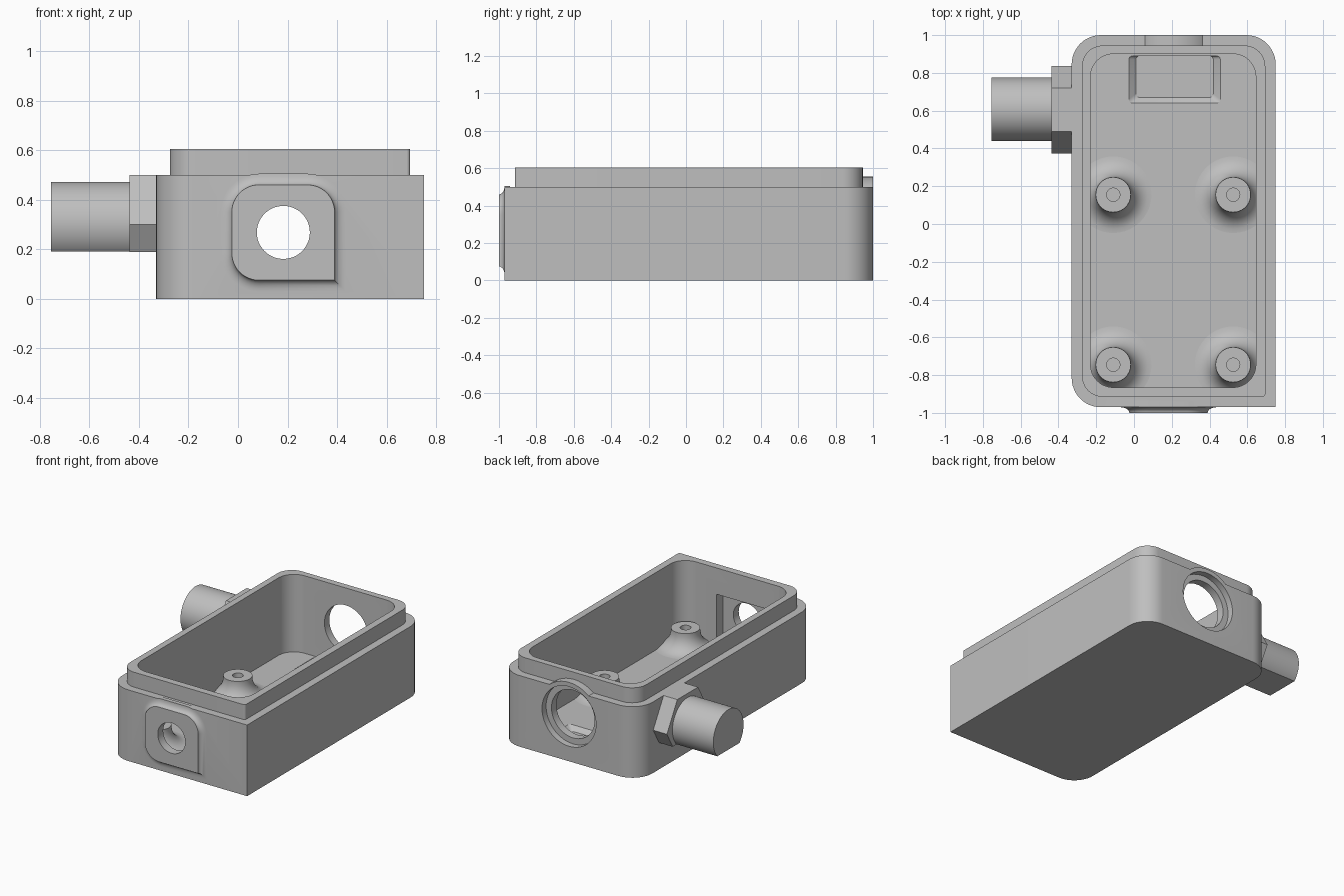
import bpy, bmesh, math
from mathutils import Matrix

if "Cube" in bpy.data.objects:
    bpy.data.objects.remove(bpy.data.objects["Cube"])

grey = bpy.data.materials.new("warm_grey")
grey.diffuse_color = (0.52, 0.52, 0.52, 1)
grey.use_nodes = True
grey.node_tree.nodes["Principled BSDF"].inputs["Base Color"].default_value = grey.diffuse_color


def outline(u0, u1, v0, v1, radii, seg=12):
    """Rounded rectangle; radii order: low-left, low-right, high-right, high-left."""
    pts = []
    centres = ((u0, v0, 1, 1), (u1, v0, -1, 1), (u1, v1, -1, -1), (u0, v1, 1, -1))
    for k, ((u, v, su, sv), r) in enumerate(zip(centres, radii)):
        if r == 0:
            pts.append((u, v))
            continue
        for i in range(seg + 1):
            a = math.pi + math.pi / 2 * (k + i / seg)
            pts.append((u + su * r + r * math.cos(a), v + sv * r + r * math.sin(a)))
    return pts


def circle(u, v, r, n=48, start=0.0):
    return [(u + r * math.cos(start + 2 * math.pi * i / n),
             v + r * math.sin(start + 2 * math.pi * i / n)) for i in range(n)]


def loft(name, layers, axis="z"):
    """Closed solid through (outline, height) layers along an axis."""
    place = {"z": lambda u, v, h: (u, v, h),
             "y": lambda u, v, h: (u, h, v),
             "x": lambda u, v, h: (h, u, v)}[axis]
    bm = bmesh.new()
    rings = [[bm.verts.new(place(u, v, h)) for u, v in pts] for pts, h in layers]
    for a, b in zip(rings, rings[1:]):
        for i in range(len(a)):
            j = (i + 1) % len(a)
            bm.faces.new((a[i], a[j], b[j], b[i]))
    bm.faces.new(rings[0])
    bm.faces.new(rings[-1])
    return finish(name, bm)


def finish(name, bm):
    bmesh.ops.recalc_face_normals(bm, faces=bm.faces)
    me = bpy.data.meshes.new(name)
    bm.to_mesh(me)
    bm.free()
    me.materials.append(grey)
    ob = bpy.data.objects.new(name, me)
    bpy.context.collection.objects.link(ob)
    return ob


def combine(target, other, operation):
    """Apply a boolean, then drop the helper."""
    mod = target.modifiers.new("bool", "BOOLEAN")
    mod.operation, mod.object, mod.solver = operation, other, "EXACT"
    bpy.context.view_layer.objects.active = target
    bpy.ops.object.modifier_apply(modifier=mod.name)
    bpy.data.objects.remove(other)


def smooth(ob):
    bpy.ops.object.select_all(action="DESELECT")
    ob.select_set(True)
    bpy.context.view_layer.objects.active = ob
    bpy.ops.object.shade_smooth_by_angle(angle=math.radians(30))


FLOOR = 0.06

# Outer shell with one square corner, plus the raised lip
body = loft("housing", [(outline(-0.33, 0.75, -0.97, 1.0, (0.155, 0, 0.155, 0.155)), z)
                        for z in (0, 0.5)])
lip = outline(-0.275, 0.695, -0.915, 0.945, (0.11, 0.015, 0.11, 0.11))
combine(body, loft("lip", [(lip, 0.45), (lip, 0.605)]), "UNION")

# Rear port boss rising above the shell
port = (0.21, 0.315)
combine(body, loft("port_boss", [(circle(*port, 0.24), y) for y in (0.93, 1.0)], "y"), "UNION")

# Front pad with a concave flared skirt
layers = []
for i in range(7):
    t = i / 6
    off = 0.045 * (1 - math.cos(t * math.pi / 2))
    r = 0.11 + off
    layers.append((outline(-0.025 - off, 0.39 + off, 0.075 - off, 0.46 + off, (r, 0, r, r)),
                   -1.0 + 0.03 * math.sin(t * math.pi / 2)))
layers.append((layers[-1][0], -0.94))
combine(body, loft("front_pad", layers, "y"), "UNION")

# Main cavity and the shallow recess in its floor
cavity = outline(-0.23, 0.645, -0.865, 0.90, (0.12, 0.12, 0.12, 0.12))
combine(body, loft("cavity", [(cavity, FLOOR), (cavity, 0.7)]), "DIFFERENCE")
recess = [(outline(0.01, 0.42, 0.67, 0.89, (0.02,) * 4, 4), FLOOR - 0.03),
          (outline(-0.04, 0.47, 0.63, 0.89, (0.02,) * 4, 4), FLOOR + 0.01)]
combine(body, loft("recess", recess), "DIFFERENCE")

# Rear counterbored hole, front hole and the square pocket behind it
for name, pts, y0, y1 in (
        ("rear_bore", circle(*port, 0.21), 0.955, 1.1),
        ("rear_hole", circle(*port, 0.168), 0.85, 1.1),
        ("front_pocket", [(0.0, 0.1), (0.37, 0.1), (0.37, 0.42), (0.0, 0.42)], -0.94, -0.8),
        ("front_hole", circle(0.183, 0.268, 0.107), -1.1, -0.8)):
    combine(body, loft(name, [(pts, y0), (pts, y1)], "y"), "DIFFERENCE")
smooth(body)

# Side fitting: hexagonal flange and barrel, both flattened underneath
def flattened(pts, low):
    """Clip a convex outline at a minimum height."""
    out = []
    for (u, v), (u2, v2) in zip(pts, pts[1:] + pts[:1]):
        if v >= low:
            out.append((u, v))
        if (v >= low) != (v2 >= low):
            t = (low - v) / (v2 - v)
            out.append((u + t * (u2 - u), low))
    return out


flange = flattened(circle(0.605, 0.3, 0.231, 6), 0.188)
barrel = flattened(circle(0.607, 0.304, 0.168, 64), 0.19)
smooth(loft("side_flange", [(flange, -0.437), (flange, -0.3)], "x"))
smooth(loft("side_barrel", [(barrel, -0.755), (barrel, -0.42)], "x"))

# Four screw posts with flared feet and blind holes
TOP = 0.19
profile = [(0.0, 0.09), (0.035, 0.09), (0.035, TOP), (0.093, TOP)]
for i in range(9):
    a = i / 8 * math.pi / 2
    profile.append((0.093 + 0.11 * (1 - math.cos(a)), TOP - 0.01 - (TOP - 0.01 - FLOOR) * math.sin(a)))
profile += [(0.203, 0.045), (0.0, 0.045)]
for x, side in ((-0.11, "left"), (0.525, "right")):
    for y, end in ((-0.745, "front"), (0.155, "rear")):
        bm = bmesh.new()
        vs = [bm.verts.new((r, 0, z)) for r, z in profile]
        es = [bm.edges.new(p) for p in zip(vs, vs[1:])]
        bmesh.ops.spin(bm, geom=vs + es, cent=(0, 0, 0), axis=(0, 0, 1),
                       angle=2 * math.pi, steps=40, use_merge=True)
        bmesh.ops.remove_doubles(bm, verts=bm.verts, dist=1e-4)
        bm.transform(Matrix.Translation((x, y, 0)))
        smooth(finish(f"post_{end}_{side}", bm))
